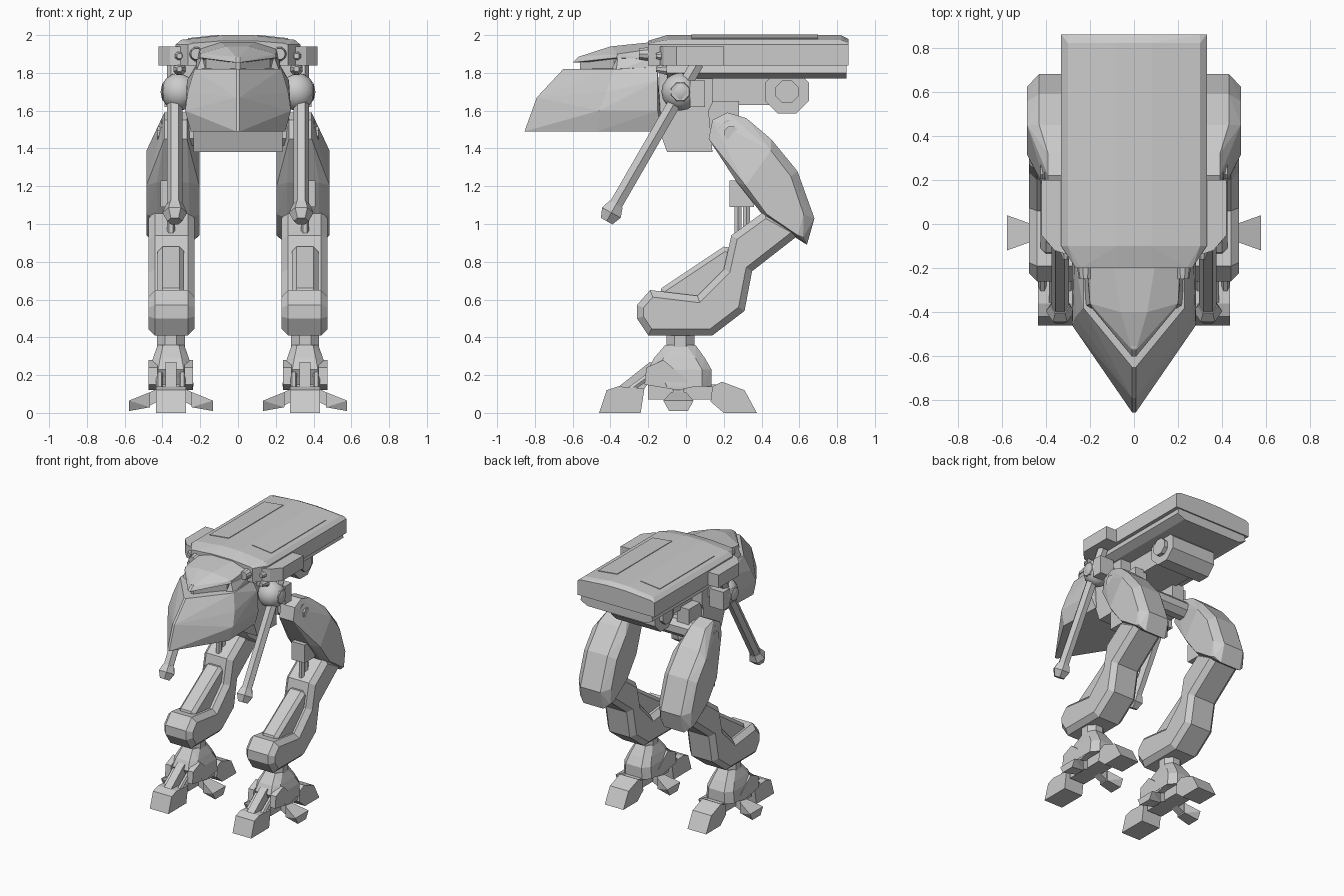
import bpy, bmesh
from math import pi
from mathutils import Vector, Matrix

cube = bpy.data.objects.get("Cube")
if cube:
    bpy.data.objects.remove(cube, do_unlink=True)

grey = bpy.data.materials.new("armour_grey")
grey.use_nodes = True
COLOUR = (0.6, 0.6, 0.6, 1)
grey.diffuse_color = COLOUR
grey.node_tree.nodes["Principled BSDF"].inputs["Base Color"].default_value = COLOUR
LEG = 0.355  # leg centre line


def finish(name, bm, mirror=True, smooth=False):
    bmesh.ops.recalc_face_normals(bm, faces=bm.faces)
    mesh = bpy.data.meshes.new(name)
    bm.to_mesh(mesh)
    bm.free()
    mesh.materials.append(grey)
    ob = bpy.data.objects.new(name, mesh)
    bpy.context.collection.objects.link(ob)
    if mirror:
        ob.modifiers.new("mirror", "MIRROR").use_clip = True
    if smooth:
        bpy.ops.object.select_all(action="DESELECT")
        bpy.context.view_layer.objects.active = ob
        ob.select_set(True)
        bpy.ops.object.shade_smooth_by_angle(angle=0.7)
    return ob


def hull(name, pts, both=False, mirror=True):
    """Convex block; both=True closes a centred shape from its left half."""
    if both:
        pts = pts + [(-x, y, z) for x, y, z in pts if x > 0]
        mirror = False
    bm = bmesh.new()
    for p in pts:
        bm.verts.new(p)
    res = bmesh.ops.convex_hull(bm, input=bm.verts)
    loose = [v for v in bm.verts if not v.link_faces]
    bmesh.ops.delete(bm, geom=loose, context="VERTS")
    bmesh.ops.dissolve_limit(bm, angle_limit=0.03, verts=bm.verts, edges=bm.edges)
    return finish(name, bm, mirror)


def prism(name, profile, x0, x1, chamfer=0, mirror=True):
    """Side outline (y, z) pushed from x0 to x1, with chamfered rims."""
    bm = bmesh.new()
    face = bm.faces.new([bm.verts.new((x0, y, z)) for y, z in profile])
    geom = bmesh.ops.extrude_face_region(bm, geom=[face])["geom"]
    for v in geom:
        if isinstance(v, bmesh.types.BMVert):
            v.co.x = x1
    bmesh.ops.recalc_face_normals(bm, faces=bm.faces)
    if chamfer:
        rims = [e for e in bm.edges if abs(e.verts[0].co.x - e.verts[1].co.x) < 1e-5]
        bmesh.ops.bevel(bm, geom=rims, offset=chamfer, segments=1, affect="EDGES")
    return finish(name, bm, mirror)


def rod(name, a, b, r, sides=8, r2=None, mirror=True):
    a, b = Vector(a), Vector(b)
    d = b - a
    turn = d.to_track_quat("Z", "Y").to_matrix().to_4x4()
    bm = bmesh.new()
    bmesh.ops.create_cone(bm, cap_ends=True, segments=sides, radius1=r,
                          radius2=r if r2 is None else r2, depth=d.length,
                          matrix=Matrix.Translation((a + b) / 2) @ turn
                          @ Matrix.Rotation(pi / sides, 4, "Z"))
    return finish(name, bm, mirror)


def box(x0, x1, y0, y1, z0, z1):
    return [(x, y, z) for x in (x0, x1) for y in (y0, y1) for z in (z0, z1)]


# Back shell: upper deck, recessed underside, raised panels
deck = []
for y, w, drop in ((-0.2, 0.8, 0.03), (-0.1, 1, 0), (0.82, 1, 0), (0.86, 1, 0.02)):
    deck += [(0.08, y, 2.0 - drop), (0.3 * w, y, 1.975 - drop * 0.6),
             (0.33 * w, y, 1.95), (0.33 * w, y, 1.84)]
hull("back_shell", deck, both=True)
hull("back_shell_belly", [(x, y, z) for y in (-0.1, 0.85) for x, z in
                          ((0.3, 1.85), (0.31, 1.8), (0.25, 1.77))], both=True)
hull("back_shell_panel", [(x, y, z - 0.11 * x) for x in (0.1, 0.265)
                          for y in (0.03, 0.7) for z in (2.0, 2.013)])
hull("shell_side_pod", [(x, y, z) for z in (1.84, 1.94) for x, y in
                        ((0.3, -0.14), (0.36, -0.12), (0.42, -0.05), (0.42, 0.2), (0.3, 0.2))])
for z in (1.89, 1.82):
    rod("shell_front_lamp", (0.31, -0.1, z), (0.31, -0.16, z), 0.035, 8, 0.015)
rod("brow_lamp", (0.22, -0.12, 1.9), (0.22, -0.25, 1.9), 0.05, 10, 0.03)

# Head: beaked lower hull, recessed visor, overhanging canopy
hull("head_hull", [(0.008, -0.855, 1.49), (0.008, -0.79, 1.67), (0.008, -0.65, 1.82),
                   (0.25, -0.47, 1.49), (0.28, -0.46, 1.6), (0.265, -0.42, 1.7),
                   (0.23, -0.38, 1.82), (0.24, -0.13, 1.49), (0.28, -0.15, 1.6),
                   (0.27, -0.15, 1.76), (0.23, -0.15, 1.83)], both=True)
hull("visor", [(x, y, z) for z in (1.8, 1.89) for x, y in
               ((0.01, -0.56), (0.17, -0.38), (0.19, -0.15))], both=True)
hull("canopy", [(0.01, -0.6, 1.855), (0.01, -0.57, 1.885), (0.06, -0.4, 1.94), (0.2, -0.37, 1.88),
                (0.2, -0.36, 1.9), (0.22, -0.16, 1.87), (0.21, -0.16, 1.93),
                (0.1, -0.16, 1.965)], both=True)
hull("canopy_post", [(0.17, -0.4, 1.81), (0.22, -0.37, 1.81), (0.23, -0.15, 1.81),
                     (0.19, -0.36, 1.89), (0.22, -0.15, 1.89), (0.17, -0.15, 1.81)])

# Torso, rear beam and engine drum
prism("torso", [(-0.14, 1.49), (-0.1, 1.38), (0.14, 1.38), (0.12, 1.6), (0.14, 1.64),
                (0.14, 1.8), (-0.14, 1.8)], -0.235, 0.235, mirror=False)
prism("rear_beam", [(0.1, 1.63), (0.45, 1.63), (0.5, 1.79), (0.1, 1.79)], -0.15, 0.15, mirror=False)
rod("engine_drum", (-0.19, 0.535, 1.7), (0.19, 0.535, 1.7), 0.125, 8, mirror=False)
rod("engine_cap", (0.18, 0.535, 1.7), (0.22, 0.535, 1.7), 0.065, 8)
rod("hip_axle", (-0.3, 0.24, 1.48), (0.3, 0.24, 1.48), 0.07, 8, mirror=False)
hull("hip_bracket", box(0.12, 0.22, 0.08, 0.28, 1.44, 1.65))

# Arms: shoulder ball with hinge and long barrel
bm = bmesh.new()
bmesh.ops.create_uvsphere(bm, u_segments=12, v_segments=8, radius=0.1,
                          matrix=Matrix.Translation((0.31, -0.03, 1.7)))
finish("shoulder_ball", bm, smooth=True)
rod("shoulder_cap", (0.34, -0.03, 1.7), (0.4, -0.03, 1.7), 0.075, 8, 0.05)
rod("shoulder_axle", (0.2, 0, 1.7), (0.32, 0, 1.7), 0.07, 8)
hull("shoulder_hinge", box(0.27, 0.39, 0.02, 0.1, 1.62, 1.76))
rod("arm_barrel", (0.335, 0.06, 1.85), (0.335, -0.39, 1.07), 0.04, 6)
rod("barrel_collar", (0.335, -0.37, 1.105), (0.335, -0.395, 1.06), 0.045, 6, 0.065)
rod("barrel_tip", (0.335, -0.395, 1.06), (0.335, -0.42, 1.015), 0.065, 6, 0.04)

# Thigh: narrow hip end widening to a faceted shell
hip = [(0.12, 1.45), (0.14, 1.55), (0.22, 1.59), (0.32, 1.56), (0.22, 1.38)]
rim = [(0.45, 1.45), (0.59, 1.28), (0.68, 1.03), (0.64, 0.89), (0.42, 1.03), (0.27, 1.22)]
thigh = [(x, y, z) for y, z in hip for x in (0.27, 0.39)]
thigh += [(x, y, z) for y, z in rim for x in (0.26, 0.43)]
thigh += [(x, 0.45 + (y - 0.45) * 0.75, 1.14 + (z - 1.14) * 0.8) for y, z in rim for x in (0.205, 0.485)]
thigh += [(x, y, z) for y, z in ((0.62, 0.93), (0.43, 1.05)) for x in (0.215, 0.475)]
hull("thigh", thigh)
for r, x in ((0.075, 0.405), (0.04, 0.425)):
    rod("hip_bolt", (0.3, 0.24, 1.48), (x, 0.24, 1.48), r, 8)

# Knee piston
hull("piston_sleeve", box(0.3, 0.41, 0.23, 0.36, 1.09, 1.23))
for y in (0.275, 0.32):
    rod("piston_rod", (LEG, y, 0.88), (LEG, y, 1.12), 0.022, 6)

# Shin and its front strut
prism("shin", [(0.24, 0.94), (0.42, 1.07), (0.62, 0.96), (0.35, 0.75), (0.31, 0.54), (0.14, 0.41),
               (-0.2, 0.41), (-0.26, 0.5), (-0.26, 0.57), (-0.19, 0.65), (0.06, 0.62), (0.2, 0.76)],
      0.23, 0.475, 0.035)
prism("shin_strut", [(-0.15, 0.58), (-0.13, 0.66), (0.2, 0.88), (0.26, 0.87), (0.24, 0.7), (0.06, 0.55)],
      0.285, 0.425, 0.025)

# Ankle and domed foot hub with an open front
rod("ankle", (LEG, -0.03, 0.34), (LEG, -0.03, 0.43), 0.08, 8)
hub = []
for z, w, y0, y1 in ((0.36, 0.07, -0.11, 0.05), (0.29, 0.095, -0.17, 0.1), (0.23, 0.112, -0.2, 0.135),
                     (0.14, 0.12, -0.15, 0.135)):
    for s in (-1, 1):
        hub += [(LEG + s * w, y0 + 0.05, z), (LEG + s * w, y1 - 0.05, z),
                (LEG + s * w * 0.6, y0, z), (LEG + s * w * 0.6, y1, z)]
hull("foot_hub", hub)
for x in (LEG - 0.095, LEG + 0.095):
    hull("hub_cheek", [(x + dx, y, z) for dx in (-0.023, 0.023) for y, z in
                       ((-0.22, 0.15), (-0.21, 0.24), (-0.12, 0.28), (-0.04, 0.12), (0.05, 0.14))])
hull("foot_core", box(0.29, 0.42, -0.2, 0.16, 0.07, 0.15))

# Toes: front, rear, and flared side pair
prism("front_toe", [(-0.46, 0), (-0.42, 0.12), (-0.36, 0.14), (-0.22, 0.13), (-0.24, 0)], 0.275, 0.435)
prism("front_toe_link", [(-0.38, 0.12), (-0.19, 0.27), (-0.14, 0.24), (-0.24, 0.1)], 0.325, 0.385)
for x in (0.295, 0.415):
    rod("toe_ram", (x, -0.3, 0.12), (x, -0.15, 0.23), 0.018, 6)
prism("rear_toe", [(0.13, 0.06), (0.14, 0.14), (0.19, 0.165), (0.31, 0.12), (0.375, 0), (0.2, 0)],
      0.275, 0.435)
for s in (-1, 1):
    hull("side_toe", [(LEG + s * 0.222, y, z) for y, z in
                      ((-0.12, 0.065), (0.04, 0.065), (-0.09, 0.01), (0.01, 0.01))]
         + [(LEG + s * 0.11, y, z) for y in (-0.08, 0) for z in (0.03, 0.11)])
    hull("side_toe_link", [(LEG + s * x, y, z) for y in (-0.07, -0.01)
                           for x, z in ((0.03, 0.08), (0.03, 0.15), (0.12, 0.035), (0.12, 0.105))])
